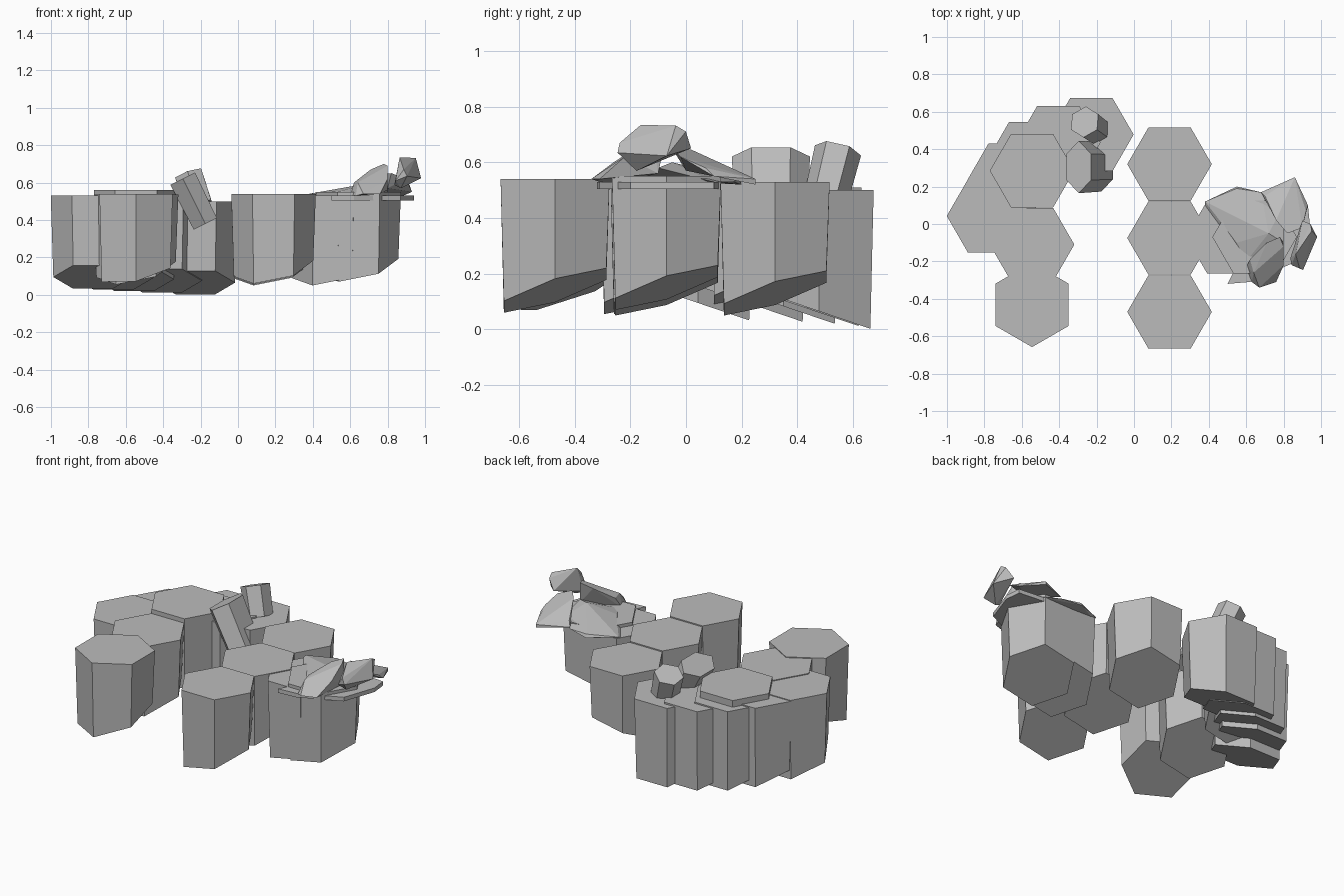
import bpy, bmesh, math
from mathutils import Vector, Matrix

old = bpy.data.objects.get("Cube")
if old:
    bpy.data.objects.remove(old, do_unlink=True)

# one plain stone colour
stone = bpy.data.materials.new("grey_stone")
stone.use_nodes = True
stone.diffuse_color = (0.5, 0.5, 0.5, 1)
stone.node_tree.nodes["Principled BSDF"].inputs["Base Color"].default_value = (0.5, 0.5, 0.5, 1)


def finish(name, bm):
    bmesh.ops.recalc_face_normals(bm, faces=bm.faces)
    mesh = bpy.data.meshes.new(name)
    bm.to_mesh(mesh)
    bm.free()
    mesh.materials.append(stone)
    obj = bpy.data.objects.new(name, mesh)
    bpy.context.collection.objects.link(obj)
    return obj


def prism(bm, radius, depth):
    bmesh.ops.create_cone(bm, cap_ends=True, segments=6, radius1=radius * 0.94,
                          radius2=radius, depth=depth,
                          matrix=Matrix.Rotation(math.pi / 2, 4, "Z"))
    # put a corner of the hexagon on the x axis
    corner = max(bm.verts, key=lambda v: v.co.x).co
    if abs(corner.y) > 0.001:
        bmesh.ops.rotate(bm, verts=bm.verts, matrix=Matrix.Rotation(math.pi / 6, 3, "Z"))


def column(name, x, y, top, depth, slope, turn=0):
    """Six-sided tapering column with an obliquely broken base."""
    bm = bmesh.new()
    prism(bm, 0.226, 1)
    bmesh.ops.rotate(bm, verts=bm.verts, matrix=Matrix.Rotation(turn, 3, "Z"))
    for v in bm.verts:
        if v.co.z > 0:
            v.co.z = top
        else:
            v.co.z = top - depth + v.co.x * slope[0] + v.co.y * slope[1]
        v.co.x += x
        v.co.y += y
    finish(name, bm)


def chunk(name, centre, axis, half_size):
    """Small tilted fragment of a column."""
    bm = bmesh.new()
    prism(bm, 1, 2)
    z = Vector(axis).normalized()
    x = Vector((0, 1, 0)).cross(z).normalized()
    y = z.cross(x)
    frame = Matrix((x, y, z)).transposed()
    for v in bm.verts:
        # corners of the hexagon lie along the wide side
        local = Vector((v.co.y * half_size[0], v.co.x * half_size[1], v.co.z * half_size[2]))
        v.co = frame @ local + Vector(centre)
    finish(name, bm)


def rubble(name, points):
    """Angular stone made as the hull of a few corners."""
    bm = bmesh.new()
    for p in points:
        bm.verts.new(p)
    res = bmesh.ops.convex_hull(bm, input=bm.verts)
    loose = [g for g in set(res["geom_interior"] + res["geom_unused"])
             if isinstance(g, bmesh.types.BMVert)]
    bmesh.ops.delete(bm, geom=loose, context="VERTS")
    bmesh.ops.dissolve_limit(bm, angle_limit=math.radians(4), verts=bm.verts, edges=bm.edges)
    finish(name, bm)


# columns whose bases drop to the front
front_slope = (0.2, 0.32)
for name, x, y, top in (
        ("east_column_back", 0.19, 0.32, 0.53),
        ("east_column_middle", 0.19, -0.075, 0.535),
        ("east_column_front", 0.19, -0.47, 0.54),
        ("outer_column_low", 0.505, -0.07, 0.53),
        ("outer_column_high", 0.645, -0.07, 0.55),
        ("west_column_middle", -0.545, -0.11, 0.535),
        ("west_column_high", -0.545, 0.285, 0.56)):
    column(name, x, y, top, 0.4, front_slope)
column("west_column_front", -0.545, -0.432, 0.54, 0.4, front_slope, math.pi / 6)

# curved back row, bases dropping to the rear
for i, (x, y, top) in enumerate((
        (-0.775, 0.043, 0.53), (-0.665, 0.235, 0.525), (-0.555, 0.35, 0.518),
        (-0.405, 0.435, 0.51), (-0.228, 0.478, 0.5))):
    column(f"back_row_column_{i + 1}", x, y, top, 0.435, (0, -0.34))

# broken fragments resting on the back row
chunk("leaning_fragment", (-0.235, 0.305, 0.5), (-0.14, 0, 0.28), (0.085, 0.14, 0.135))
chunk("back_fragment", (-0.235, 0.525, 0.56), (-0.35, 0.25, 1), (0.085, 0.085, 0.09))

# thin slabs spread over the outer column
rubble("flat_slab", [(x, y, z) for z in (0.505, 0.53) for x, y in (
    (0.5, -0.32), (0.62, -0.31), (0.87, -0.2), (0.94, 0), (0.93, 0.1), (0.72, 0.12))])
rubble("inner_slab", [
    (0.38, 0.1, 0.53), (0.38, 0.12, 0.54), (0.55, 0.2, 0.52), (0.55, 0.19, 0.54),
    (0.68, 0.17, 0.53), (0.72, -0.05, 0.6), (0.6, -0.2, 0.54), (0.55, -0.1, 0.555),
    (0.8, -0.1, 0.58), (0.8, 0.1, 0.53)])
rubble("tilted_slab", [
    (0.86, 0.25, 0.52), (0.86, 0.25, 0.54), (0.68, 0.17, 0.54), (0.7, 0.15, 0.57),
    (0.93, 0.1, 0.55), (0.92, 0.07, 0.58), (0.9, -0.02, 0.62), (0.82, -0.05, 0.65),
    (0.76, 0.02, 0.645), (0.8, 0, 0.57)])

# larger stones on top
rubble("lower_stone", [
    (0.6, -0.23, 0.53), (0.63, -0.31, 0.53), (0.67, -0.34, 0.54), (0.76, -0.31, 0.54),
    (0.62, -0.19, 0.6), (0.64, -0.26, 0.6), (0.71, -0.1, 0.67), (0.78, -0.07, 0.7),
    (0.8, -0.12, 0.69), (0.8, -0.22, 0.62), (0.8, -0.1, 0.56)])
bm = bmesh.new()
bmesh.ops.create_icosphere(bm, subdivisions=1, radius=1)
corners = [((a.co + b.co * 0.5) / 1.35) for e in bm.edges for a, b in (e.verts,)]
bm.free()
turn = Matrix.Rotation(0.3, 3, "X")
rubble("upper_stone", [
    Vector((0.893, -0.11, 0.66)) + turn @ Vector((c.x * 0.107, c.y * 0.145, c.z * 0.095))
    for c in corners[::3]])
